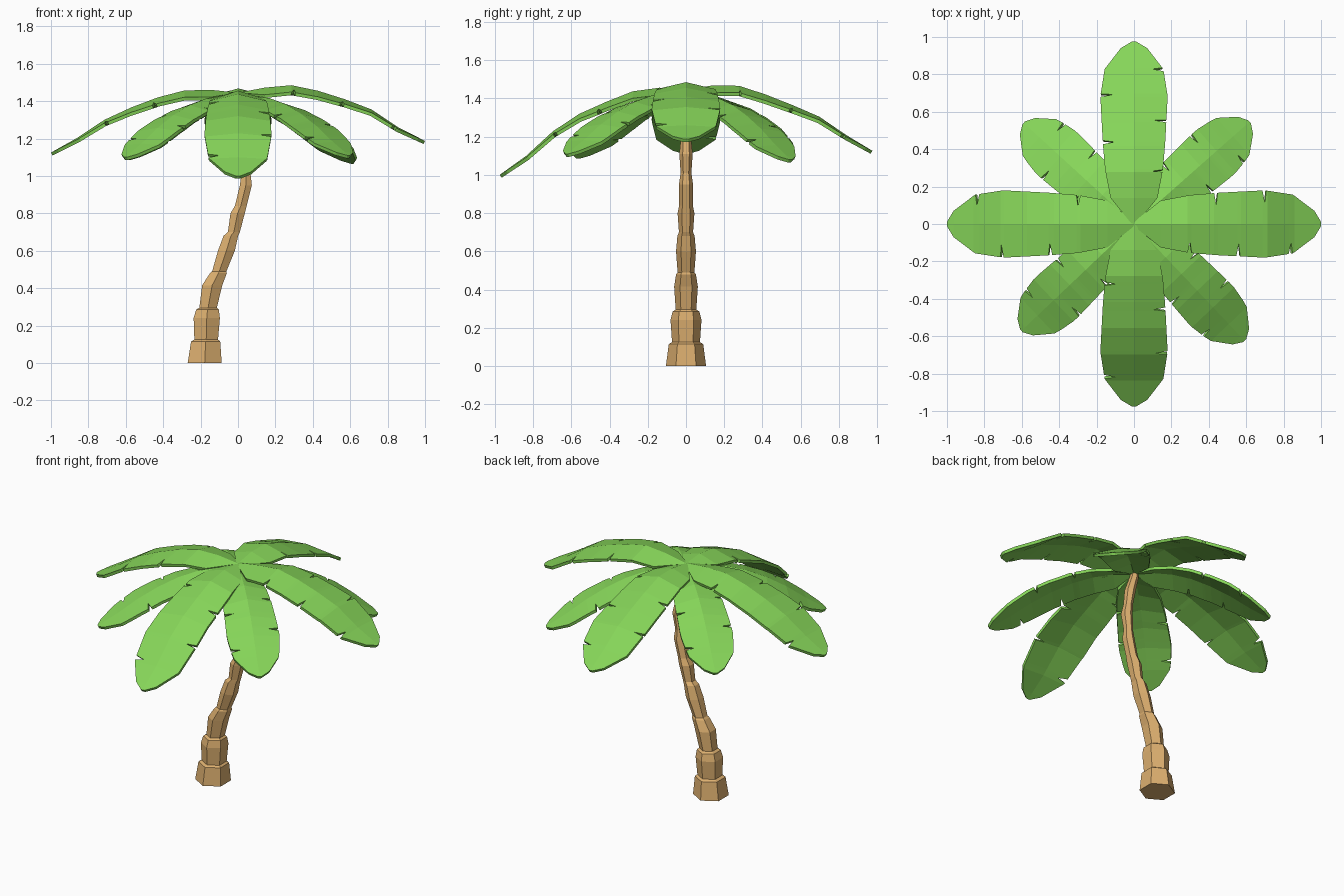
import bpy, bmesh
from math import radians, cos, sin, pi
from mathutils import Vector

if "Cube" in bpy.data.objects:
    bpy.data.objects.remove(bpy.data.objects["Cube"])


def material(name, rgb):
    m = bpy.data.materials.new(name)
    m.diffuse_color = (*rgb, 1)
    m.use_nodes = True
    m.node_tree.nodes["Principled BSDF"].inputs["Base Color"].default_value = m.diffuse_color
    return m


GREEN = material("leaf_green", (0.24, 0.67, 0.10))
TAN = material("trunk_tan", (0.72, 0.43, 0.16))


def make_object(name, bm, mat):
    bmesh.ops.recalc_face_normals(bm, faces=bm.faces)
    me = bpy.data.meshes.new(name)
    bm.to_mesh(me)
    bm.free()
    me.materials.append(mat)
    ob = bpy.data.objects.new(name, me)
    bpy.context.collection.objects.link(ob)
    return ob


def lerp(table, r):
    # piecewise linear lookup in (r, value) pairs
    for (a, va), (b, vb) in zip(table, table[1:]):
        if r <= b:
            return va + (vb - va) * max(0, r - a) / (b - a)
    return table[-1][1]


# Trunk: stepped hexagonal tube, rings are (x centre, z, radius)
RINGS = [(-.178, 0, .105), (-.173, .115, .09), (-.17, .125, .073),
         (-.167, .24, .081), (-.163, .285, .07), (-.16, .295, .054),
         (-.138, .415, .062), (-.105, .48, .052), (-.1, .49, .044),
         (-.062, .60, .052), (-.038, .68, .045), (-.022, .70, .037),
         (-.002, .80, .044), (.015, .84, .036), (.042, .95, .037),
         (.043, 1.01, .028), (.055, 1.11, .035), (.045, 1.18, .028),
         (.03, 1.28, .033), (.0, 1.38, .027), (-.01, 1.44, .02)]
bm = bmesh.new()
loops = [[bm.verts.new((x + r * sin(i * pi / 3), r * cos(i * pi / 3), z))
          for i in range(6)] for x, z, r in RINGS]
for lo, hi in zip(loops, loops[1:]):
    for i in range(6):
        j = (i + 1) % 6
        bm.faces.new((lo[i], lo[j], hi[j], hi[i]))
bm.faces.new(loops[0])
bm.faces.new(loops[-1])
make_object("trunk", bm, TAN)

# Half-width along a leaf, as a fraction of its length
WIDE = [(0, .012), (.14, .125), (.30, .155), (.45, .167), (.70, .18),
        (.85, .157), (.965, .07), (1, .012)]


def leaf(name, angle, length, heights, left, right, width=1.0):
    """Creased leaf with slits; heights are z at even steps from root to tip."""
    n = len(heights) - 1
    spine = [(i / n, z) for i, z in enumerate(heights)]
    rows = {i / n for i in range(n + 1)} | {.965}
    for s in left + right:
        rows |= {s - .013, s, s + .008}
    bm = bmesh.new()
    a = radians(angle)
    out, side = Vector((cos(a), sin(a), 0)), Vector((-sin(a), cos(a), 0))
    prev = None
    for t in sorted(rows):
        z, w = lerp(spine, t), lerp(WIDE, t) * width
        drop = lerp([(0, .0), (.15, .04), (.5, .03), (1, .0)], t)
        row = []
        for sign, slits in ((1, left), (0, []), (-1, right)):
            k = .62 if t in slits else 1
            p = out * (t * length) + side * (sign * w * k)
            p.z = z - drop * k * abs(sign)
            row.append(bm.verts.new(p))
        if prev:
            for i in (0, 1):
                bm.faces.new((prev[i], prev[i + 1], row[i + 1], row[i]))
        prev = row
    ob = make_object(name, bm, GREEN)
    if ob.data.polygons[0].normal.z < 0:
        ob.data.flip_normals()
    mod = ob.modifiers.new("thickness", 'SOLIDIFY')
    mod.thickness = .018
    mod.offset = -1


# Four long upper leaves
leaf("right_leaf", 0, 1.0, [1.445, 1.472, 1.485, 1.455, 1.41, 1.355, 1.26, 1.187],
     [.44, .70], [.30, .56, .84])
leaf("back_leaf", 90, .975, [1.445, 1.468, 1.466, 1.42, 1.365, 1.305, 1.21, 1.126],
     [.45, .71], [.29, .57, .85])
leaf("left_leaf", 180, 1.0, [1.445, 1.46, 1.457, 1.42, 1.366, 1.30, 1.205, 1.125],
     [.45, .71], [.30, .84])
leaf("front_leaf", 270, .975, [1.445, 1.456, 1.437, 1.382, 1.32, 1.228, 1.10, 1.0],
     [.47, .71], [.33, .84])

# Four shorter drooping leaves between them
DROOP = [1.42, 1.425, 1.41, 1.375, 1.32, 1.25, 1.165, 1.09]
for name, angle, length, dz in (("back_right_leaf", 41.5, .825, -.01),
                                ("back_left_leaf", 137.5, .80, .01),
                                ("front_left_leaf", 223.5, .83, .01),
                                ("front_right_leaf", 313.5, .86, .02)):
    heights = [z + dz * i / 7 for i, z in enumerate(DROOP)]
    leaf(name, angle, length, heights, [.40, .66], [.52, .80], .87)
